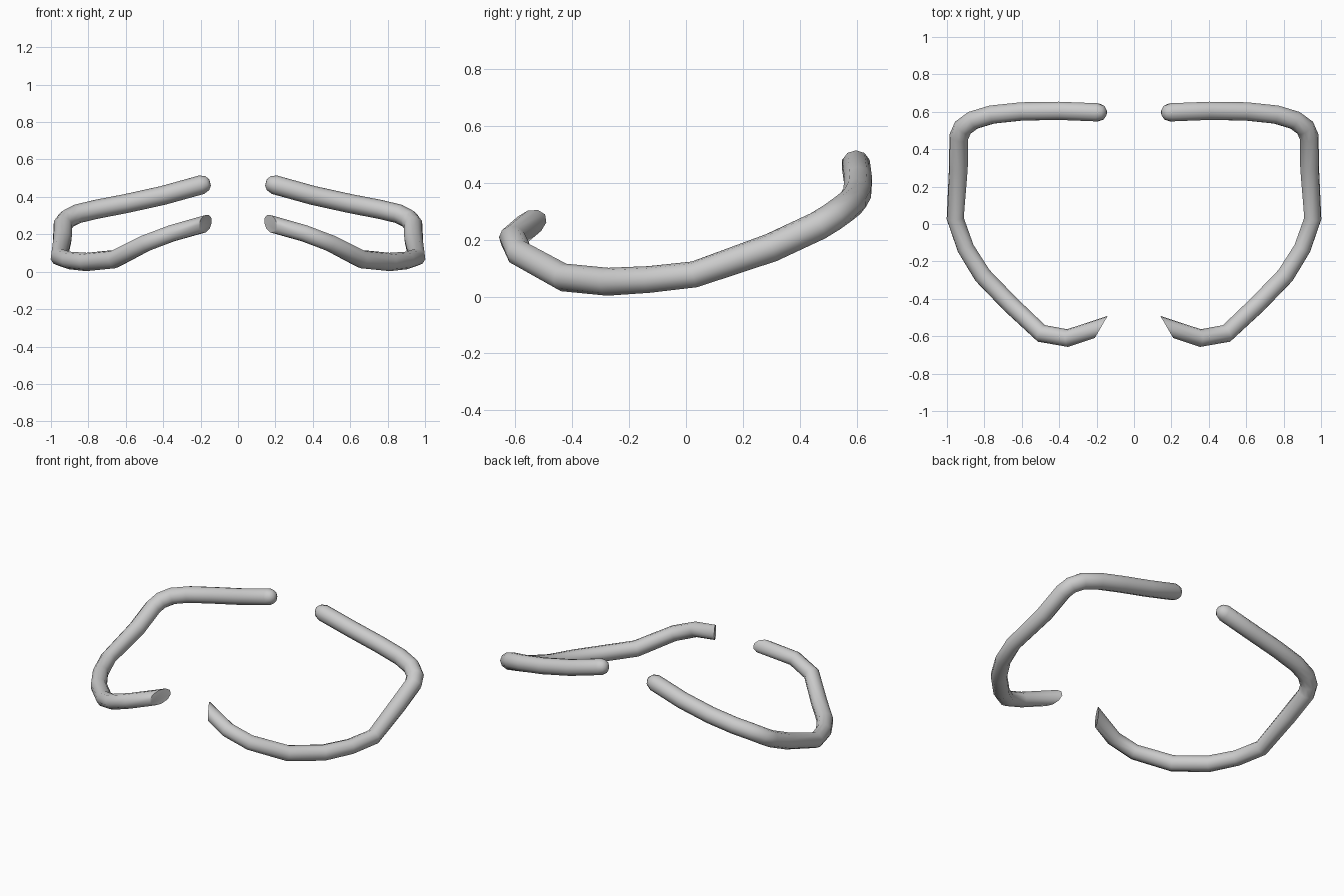
import bpy, bmesh, math
from mathutils import Vector

if "Cube" in bpy.data.objects:
    bpy.data.objects.remove(bpy.data.objects["Cube"])

SIDES = 10

# centre line of one tube: x, y, z, radius (rear inner end round to front inner end)
PATH = [
    (0.195, 0.597, 0.465, 0.051), (0.40, 0.605, 0.408, 0.051),
    (0.60, 0.602, 0.364, 0.051), (0.76, 0.585, 0.333, 0.051),
    (0.86, 0.555, 0.309, 0.051), (0.915, 0.515, 0.280, 0.051),
    (0.937, 0.465, 0.249, 0.051), (0.939, 0.30, 0.172, 0.051),
    (0.956, 0.03, 0.078, 0.046), (0.90, -0.13, 0.060, 0.047),
    (0.81, -0.275, 0.052, 0.049), (0.66, -0.43, 0.067, 0.049),
    (0.495, -0.585, 0.152, 0.047), (0.355, -0.61, 0.205, 0.046),
    (0.175, -0.55, 0.256, 0.046),
]


def tube(name, path, cut_normal):
    pts = [Vector(p[:3]) for p in path]
    dirs = [(b - a).normalized() for a, b in zip(pts, pts[1:])]
    bm = bmesh.new()
    rings = []
    u = Vector((0, 0, 1))

    def ring(center, radius, d, normal):
        # circle around the incoming direction, mitred onto the joint plane
        v = d.cross(u)
        out = []
        for k in range(SIDES):
            a = math.tau * k / SIDES
            o = (u * math.cos(a) + v * math.sin(a)) * radius
            o -= d * (o.dot(normal) / d.dot(normal))
            out.append(bm.verts.new(center + o))
        rings.append(out)

    u = (u - dirs[0] * u.dot(dirs[0])).normalized()
    # rounded rear tip
    for back, scale in ((0.047, 0.35), (0.032, 0.76)):
        ring(pts[0] - dirs[0] * back, path[0][3] * scale, dirs[0], dirs[0])
    for i, p in enumerate(pts):
        d = dirs[max(i - 1, 0)]
        u = (u - d * u.dot(d)).normalized()
        if i == 0:
            n = d
        elif i == len(pts) - 1:
            n = cut_normal
        else:
            n = (d + dirs[i]).normalized()
        ring(p, path[i][3], d, n)
    for a, b in zip(rings, rings[1:]):
        for k in range(SIDES):
            j = (k + 1) % SIDES
            bm.faces.new((a[k], a[j], b[j], b[k]))
    bm.faces.new(rings[0])
    bm.faces.new(rings[-1])
    bmesh.ops.recalc_face_normals(bm, faces=bm.faces)
    me = bpy.data.meshes.new(name)
    bm.to_mesh(me)
    bm.free()
    ob = bpy.data.objects.new(name, me)
    bpy.context.collection.objects.link(ob)
    return ob


# bent side tube with slanted front end, mirrored to the other side
rail = tube("side_rails", PATH, Vector((-0.86, -0.5, 0)).normalized())
bpy.context.view_layer.objects.active = rail
rail.select_set(True)
bpy.ops.object.shade_smooth_by_angle(angle=math.radians(50))
mirror = rail.modifiers.new("mirror", 'MIRROR')
mirror.use_mirror_merge = False
